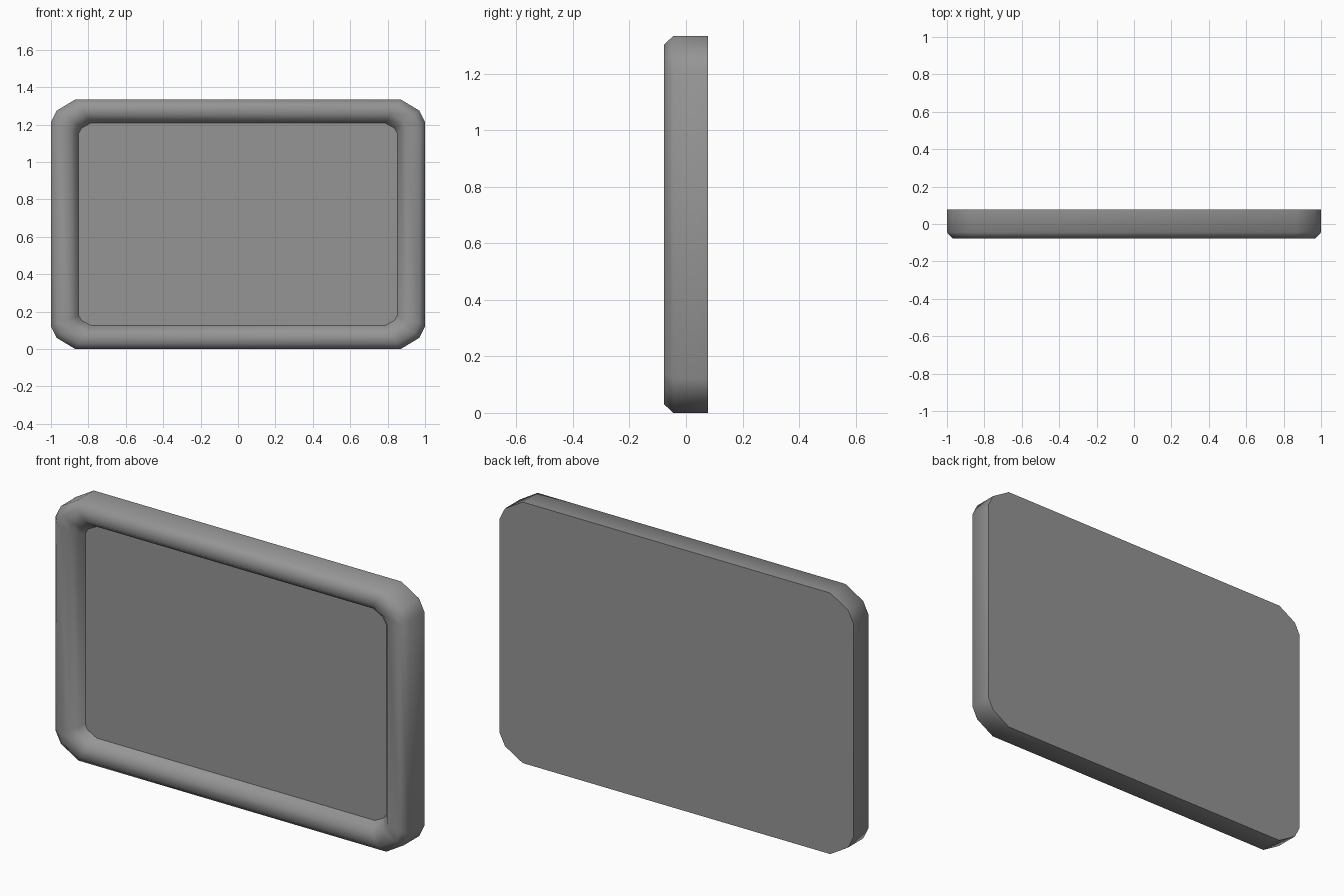
import bpy
import bmesh
import math

cube = bpy.data.objects.get("Cube")
if cube:
    bpy.data.objects.remove(cube, do_unlink=True)

HALF_W, HALF_H = 1.0, 0.667


def make_material(name, value):
    mat = bpy.data.materials.new(name)
    mat.use_nodes = True
    colour = (value, value, value, 1.0)
    mat.diffuse_color = colour
    mat.node_tree.nodes["Principled BSDF"].inputs["Base Color"].default_value = colour
    return mat


grey = make_material("mid grey", 0.3)


def outline(inset_x, inset_z, cut_x, cut_z):
    """Rectangle with three-point corners, counter-clockwise from the front."""
    w, h = HALF_W - inset_x, HALF_H - inset_z
    corner = [(w, h - cut_z), (w - 0.23 * cut_x, h - 0.5 * cut_z), (w - cut_x, h)]
    points = []
    for sx, sz in ((1, 1), (-1, 1), (-1, -1), (1, -1)):
        side = [(sx * x, HALF_H + sz * z) for x, z in corner]
        points += side if sx * sz > 0 else side[::-1]
    return points


def add_ring(bm, y, *shape):
    return [bm.verts.new((x, y, z)) for x, z in outline(*shape)]


def finish(name, bm):
    bmesh.ops.recalc_face_normals(bm, faces=bm.faces)
    mesh = bpy.data.meshes.new(name)
    bm.to_mesh(mesh)
    bm.free()
    mesh.materials.append(grey)
    obj = bpy.data.objects.new(name, mesh)
    bpy.context.collection.objects.link(obj)
    bpy.ops.object.select_all(action='DESELECT')
    obj.select_set(True)
    bpy.context.view_layer.objects.active = obj
    bpy.ops.object.shade_smooth_by_angle(angle=math.radians(50))
    return obj


# Frame section from back edge to screen edge: y, inset x, inset z, corner cuts
SCREEN_Y = -0.016
SCREEN_SHAPE = (0.148, 0.126, 0.065, 0.055)
section = [
    (0.077, 0.0, 0.0, 0.13, 0.12),
    (-0.045, 0.0, 0.0, 0.13, 0.12),
    (-0.077, 0.03, 0.03, 0.12, 0.11),
    (-0.077, 0.10, 0.08, 0.085, 0.075),
    (-0.045, 0.133, 0.111, 0.07, 0.06),
    (SCREEN_Y, *SCREEN_SHAPE),
]

# Rounded frame with a flat back
bm = bmesh.new()
rings = [add_ring(bm, *row) for row in section]
bm.faces.new(rings[0])
for a, b in zip(rings, rings[1:]):
    for i in range(len(a)):
        j = (i + 1) % len(a)
        bm.faces.new((a[i], a[j], b[j], b[i]))
finish("frame", bm)

# Recessed flat screen, facing the front
bm = bmesh.new()
face = bm.faces.new(add_ring(bm, SCREEN_Y, *SCREEN_SHAPE))
face.normal_update()
if face.normal.y > 0:
    face.normal_flip()
mesh_screen = bpy.data.meshes.new("screen")
bm.to_mesh(mesh_screen)
bm.free()
mesh_screen.materials.append(grey)
screen = bpy.data.objects.new("screen", mesh_screen)
bpy.context.collection.objects.link(screen)
